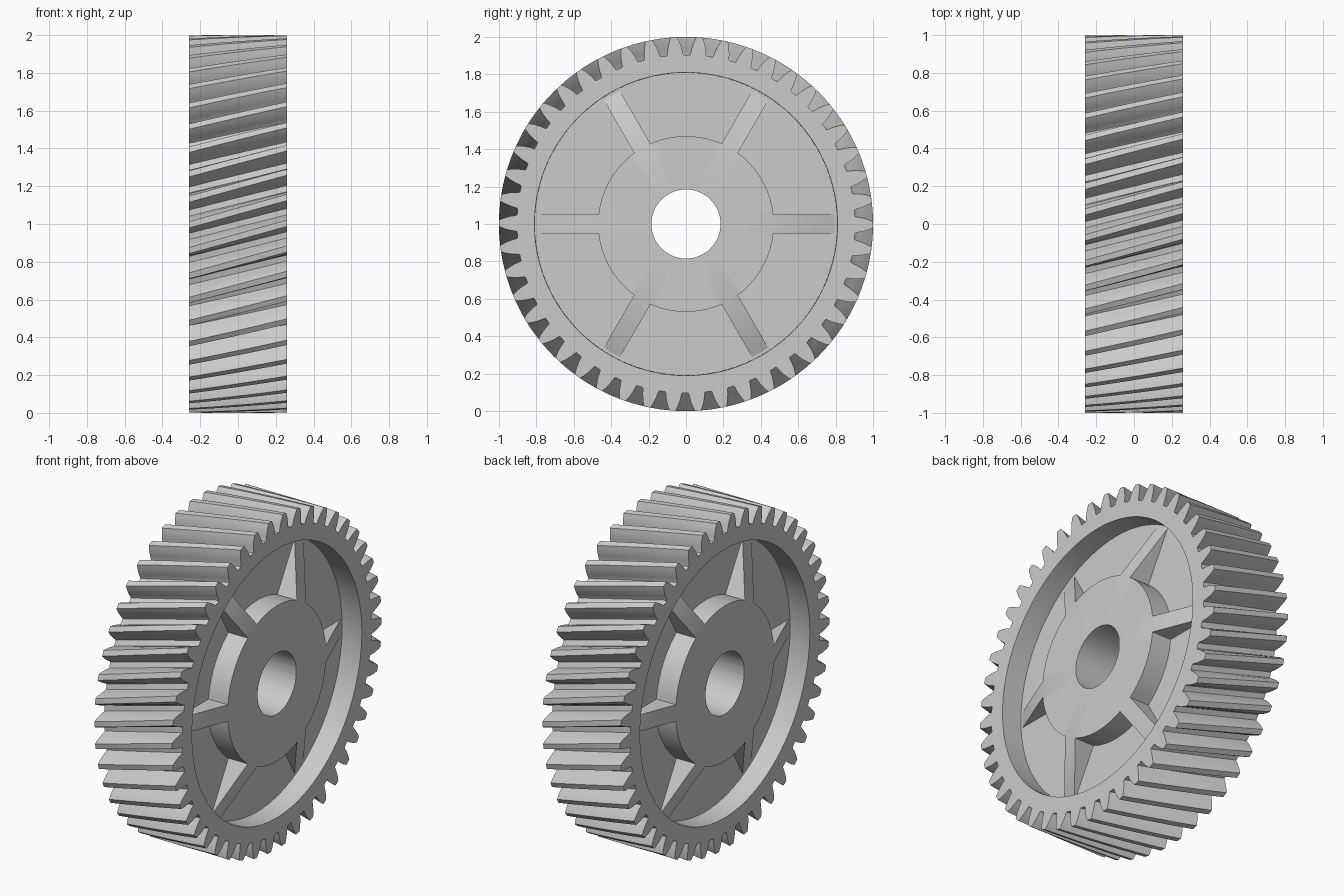
import bpy, bmesh
from math import sin, cos, pi, asin, radians, tan

cube = bpy.data.objects.get("Cube")
if cube:
    bpy.data.objects.remove(cube)

TEETH = 46
HALF = 0.26                      # half face width
WEB = 0.13                       # half web thickness
RIM_R, HUB_R, BORE_R = 0.81, 0.47, 0.185
RIB_HALF, RIB_END = 0.05, 0.795
TWIST = tan(radians(15)) / 0.957   # helix rotation per unit of width
SLICES = 12

grey = bpy.data.materials.new("plain grey")
grey.use_nodes = True
grey.diffuse_color = (0.6, 0.6, 0.6, 1)
grey.node_tree.nodes["Principled BSDF"].inputs["Base Color"].default_value = (0.6, 0.6, 0.6, 1)


def point(x, r, a):
    """Angle a runs clockwise from the top, seen from +x."""
    return (x, r * sin(a), 1 + r * cos(a))


def ring(bm, x, radii, angles):
    return [bm.verts.new(point(x, r, a)) for r, a in zip(radii, angles)]


def bridge(bm, a, b, skip=()):
    n = len(a)
    for i in range(n):
        if i not in skip:
            j = (i + 1) % n
            bm.faces.new((a[i], a[j], b[j], b[i]))


def finish(bm, name):
    bmesh.ops.recalc_face_normals(bm, faces=bm.faces)
    mesh = bpy.data.meshes.new(name)
    bm.to_mesh(mesh)
    bm.free()
    mesh.materials.append(grey)
    obj = bpy.data.objects.new(name, mesh)
    bpy.context.collection.objects.link(obj)
    bpy.ops.object.select_all(action='DESELECT')
    bpy.context.view_layer.objects.active = obj
    obj.select_set(True)
    bpy.ops.object.shade_smooth_by_angle(angle=radians(30))
    return obj


# Toothed rim: flank as (radius, half angle), mirrored for each tooth
flank = [(0.904, 0.050), (0.911, 0.046), (0.935, 0.041),
         (0.958, 0.0341), (0.98, 0.026), (1.0, 0.0165)]
tooth = [(r, -a) for r, a in flank] + [(r, a) for r, a in reversed(flank)]
radii, angles = [], []
for t in range(TEETH):
    for r, a in tooth:
        radii.append(r)
        angles.append(a + 2 * pi * t / TEETH)

bm = bmesh.new()
rings = []
for s in range(SLICES + 1):
    x = -HALF + 2 * HALF * s / SLICES
    rings.append(ring(bm, x, radii, [a + x * TWIST for a in angles]))
for a, b in zip(rings, rings[1:]):
    bridge(bm, a, b)
inner = [ring(bm, x, [RIM_R] * len(angles), [a + x * TWIST for a in angles])
         for x in (-HALF, HALF)]
bridge(bm, rings[0], inner[0])
bridge(bm, rings[-1], inner[1])
bridge(bm, *inner)
finish(bm, "toothed_rim")

# Web disc between hub and rim
bm = bmesh.new()
around = [2 * pi * i / 96 for i in range(96)]
for x in (-WEB, WEB):
    bridge(bm, ring(bm, x, [RIM_R + 0.005] * 96, around),
           ring(bm, x, [HUB_R - 0.02] * 96, around))
finish(bm, "web")

# Hub with bore and six tapered ribs on each side
half = asin(RIB_HALF / HUB_R)
STEPS = 10
hub_angles, rib_starts = [], []
for k in range(6):
    mid = pi / 2 + k * pi / 3
    rib_starts.append(len(hub_angles))
    hub_angles.append(mid - half)
    gap = pi / 3 - 2 * half
    hub_angles += [mid + half + gap * i / STEPS for i in range(STEPS)]
n = len(hub_angles)
rib_tip = asin(RIB_HALF / RIB_END)

bm = bmesh.new()
bores = []
for side in (-1, 1):
    bore = ring(bm, side * HALF, [BORE_R] * n, hub_angles)
    top = ring(bm, side * HALF, [HUB_R] * n, hub_angles)
    base = ring(bm, side * WEB, [HUB_R] * n, hub_angles)
    bores.append(bore)
    bridge(bm, bore, top)
    bridge(bm, top, base, skip=rib_starts)
    for k, i in enumerate(rib_starts):
        mid = pi / 2 + k * pi / 3
        tips = ring(bm, side * WEB, [RIB_END] * 2, [mid - rib_tip, mid + rib_tip])
        bm.faces.new((top[i], top[i + 1], tips[1], tips[0]))
        bm.faces.new((top[i], tips[0], base[i]))
        bm.faces.new((top[i + 1], base[i + 1], tips[1]))
bridge(bm, *bores)
finish(bm, "hub_with_ribs")
